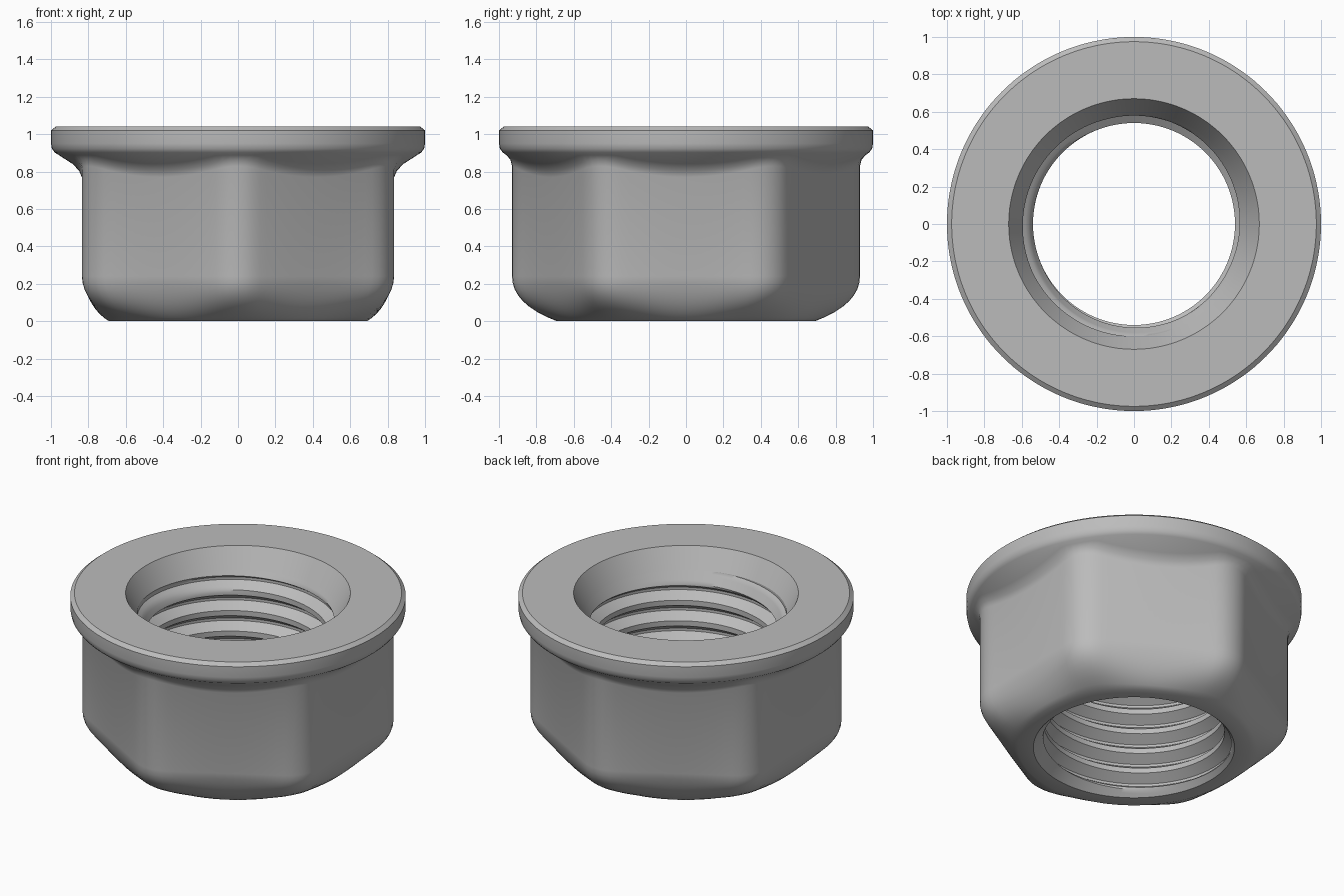
import bpy
import bmesh
from math import sin, cos, sqrt, pi, tau, radians, atan2

if "Cube" in bpy.data.objects:
    bpy.data.objects.remove(bpy.data.objects["Cube"])

SEGMENTS = 144
HEIGHT = 1.04
APOTHEM, CORNER = 0.835, 0.22      # hexagon half width, corner rounding
MINOR, MAJOR, PITCH = 0.54, 0.60, 0.135
SINK_R, SINK_Z = 0.67, 0.91        # countersink mouth radius, depth level

steel = bpy.data.materials.new("grey steel")
steel.use_nodes = True
grey = (0.5, 0.5, 0.5, 1)
steel.diffuse_color = grey
steel.node_tree.nodes["Principled BSDF"].inputs["Base Color"].default_value = grey


def sweep(name, column, inward=False):
    """Skin the (radius, height) columns given for each angle around z."""
    bm = bmesh.new()
    grid = []
    for i in range(SEGMENTS + 1):
        a = tau * i / SEGMENTS
        grid.append([bm.verts.new((r * cos(a), r * sin(a), z)) for r, z in column(a)])
    for left, right in zip(grid, grid[1:]):
        for j in range(len(left) - 1):
            quad = [left[j], right[j], right[j + 1], left[j + 1]]
            bm.faces.new(quad[::-1] if inward else quad)
    bmesh.ops.remove_doubles(bm, verts=bm.verts[:], dist=1e-5)
    mesh = bpy.data.meshes.new(name)
    bm.to_mesh(mesh)
    bm.free()
    mesh.materials.append(steel)
    ob = bpy.data.objects.new(name, mesh)
    bpy.context.collection.objects.link(ob)
    bpy.ops.object.select_all(action="DESELECT")
    ob.select_set(True)
    bpy.context.view_layer.objects.active = ob
    bpy.ops.object.shade_smooth_by_angle(angle=radians(36))
    return ob


def hex_radius(a):
    """Radius of a hexagon with rounded corners, flats facing +x and -x."""
    phi = abs((a + pi / 6) % (pi / 3) - pi / 6)
    d = (APOTHEM - CORNER) / cos(pi / 6)
    if phi < atan2(d / 2, APOTHEM):
        return APOTHEM / cos(phi)
    psi = pi / 6 - phi
    return d * cos(psi) + sqrt(CORNER ** 2 - (d * sin(psi)) ** 2)


def body_column(a):
    R = hex_radius(a)
    f = (R - APOTHEM) / 0.095
    pts = [(MAJOR, 0)]
    # rounded bottom chamfer
    start, ctrl, end = (0.69, 0), (0.80 + 0.13 * f, 0.065 + 0.025 * f), (R, 0.24)
    steps = 8
    for k in range(steps + 1):
        t = k / steps
        pts.append(tuple((1 - t) ** 2 * p + 2 * t * (1 - t) * q + t * t * s
                         for p, q, s in zip(start, ctrl, end)))

    # fillet into the flange cone
    def cone(r):
        return 0.81 + 0.62 * (r - APOTHEM)
    foot = min(R + 0.05, 0.96)
    pts += [(R, cone(R) - 0.04), (R + 0.3 * (foot - R), cone(R) - 0.005), (foot, cone(foot))]
    # flange rim, top face and countersink
    pts += [(0.98, 0.902), (0.995, 0.922), (1, 0.95), (1, 1.02),
            (0.975, HEIGHT), (SINK_R, HEIGHT), (MAJOR, SINK_Z)]
    return pts


def thread_radius(t):
    """Thread form over one pitch: root flat, flank, crest flat, flank."""
    depth = min(max((abs(t - 0.5) - 0.125) / 0.3125, 0), 1)
    return MINOR + (MAJOR - MINOR) * depth


# breakpoints of the thread form, with extra points along the flanks
FORM = [0, 0.0625, 0.17, 0.27, 0.375, 0.5, 0.625, 0.73, 0.83, 0.9375]


def bore_column(a):
    pts = []
    for turn in range(-1, int(SINK_Z / PITCH) + 2):
        for t in FORM:
            z = min(max(PITCH * (turn + t + a / tau), 0), SINK_Z)
            # thread runs out into the entry chamfers
            top = MAJOR - 0.55 * (SINK_Z - z)
            r = max(thread_radius(t), MAJOR - z, top)
            pts.append((MAJOR if z in (0, SINK_Z) else r, z))
    return pts


sweep("hex_body_with_flange", body_column)
sweep("threaded_bore", bore_column, inward=True)
